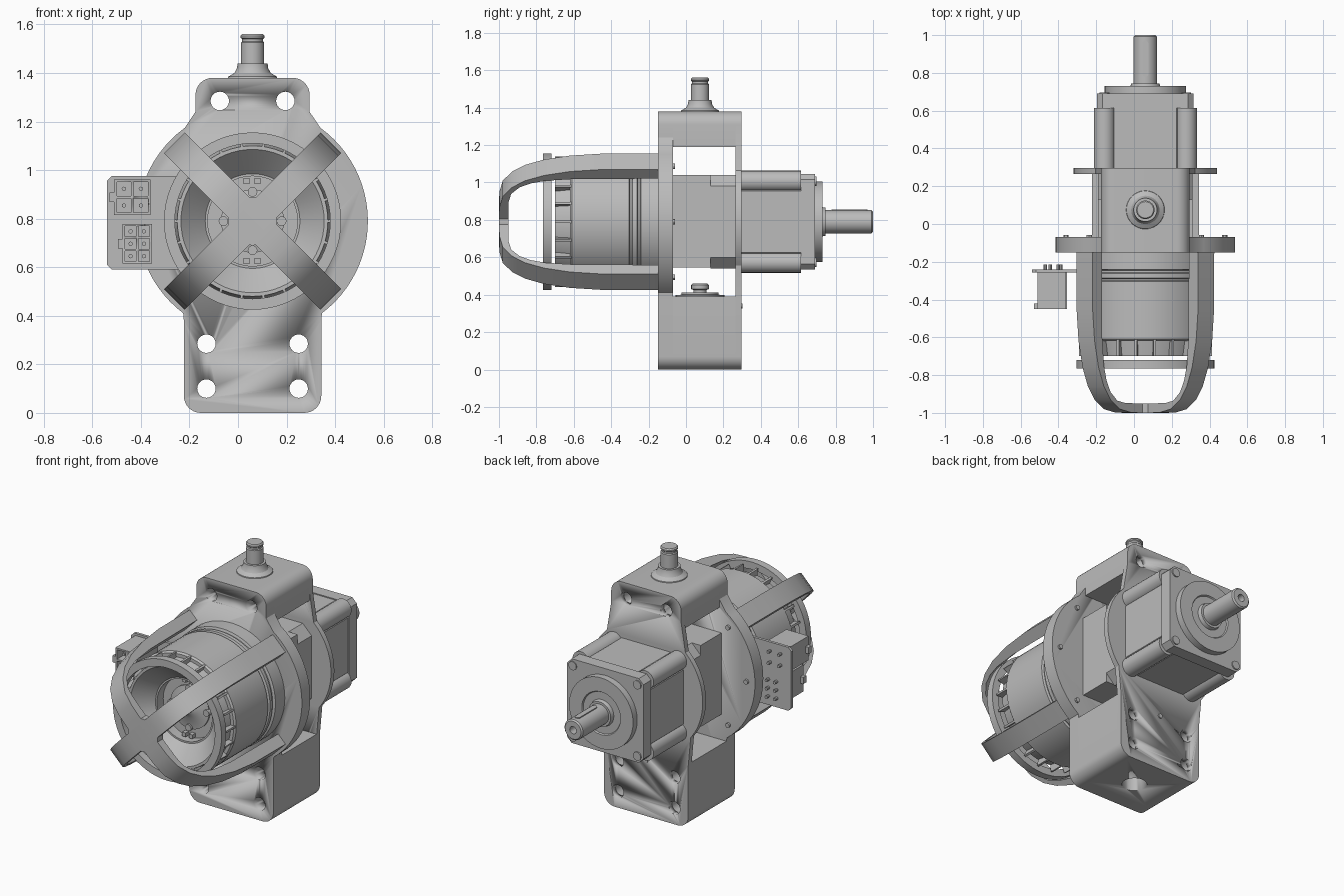
import bpy, bmesh
from math import sin, cos, pi, radians

if "Cube" in bpy.data.objects:
    bpy.data.objects.remove(bpy.data.objects["Cube"])

GREY = (0.5, 0.5, 0.5, 1)
mat = bpy.data.materials.new("machined grey")
mat.use_nodes = True
mat.diffuse_color = GREY
mat.node_tree.nodes["Principled BSDF"].inputs["Base Color"].default_value = GREY

CX, CZ = 0.06, 0.79   # main shaft axis
SY = 0.075            # vertical stem position in depth


def finish(name, bm):
    bmesh.ops.remove_doubles(bm, verts=bm.verts, dist=1e-5)
    bmesh.ops.recalc_face_normals(bm, faces=bm.faces)
    me = bpy.data.meshes.new(name)
    bm.to_mesh(me)
    bm.free()
    me.materials.append(mat)
    ob = bpy.data.objects.new(name, me)
    bpy.context.collection.objects.link(ob)
    activate(ob)
    bpy.ops.object.shade_smooth_by_angle(angle=radians(30))
    return ob


def activate(ob):
    bpy.ops.object.select_all(action='DESELECT')
    ob.select_set(True)
    bpy.context.view_layer.objects.active = ob


def on_axis(u, v, w):
    return (CX + u, w, CZ + v)


def absolute(u, v, w):
    return (u, w, v)


def upright(u, v, w):
    return (u, v, w)


def prism(name, polys, lo, hi, place=on_axis):
    """Extrude each outline between two depths."""
    bm = bmesh.new()
    for pts in polys:
        a = [bm.verts.new(place(u, v, lo)) for u, v in pts]
        b = [bm.verts.new(place(u, v, hi)) for u, v in pts]
        bm.faces.new(a)
        bm.faces.new(b[::-1])
        for i in range(len(a)):
            j = (i + 1) % len(a)
            bm.faces.new((a[i], a[j], b[j], b[i]))
    return finish(name, bm)


def lathe(name, profile, axis='Y', closed=False, n=64):
    """Revolve (radius, height) points around the main or the vertical axis."""
    bm = bmesh.new()
    rows = []
    for r, h in profile:
        row = []
        for i in range(n):
            a = 2 * pi * i / n
            c, s = r * cos(a), r * sin(a)
            row.append(bm.verts.new((CX + c, h, CZ + s) if axis == 'Y' else (CX + c, SY + s, h)))
        rows.append(row)
    pairs = list(zip(rows, rows[1:])) + ([(rows[-1], rows[0])] if closed else [])
    for p, q in pairs:
        for i in range(n):
            j = (i + 1) % n
            bm.faces.new((p[i], p[j], q[j], q[i]))
    return finish(name, bm)


def arc(cx, cz, r, a0, a1, n=8):
    return [(cx + r * cos(radians(a0 + (a1 - a0) * i / n)),
             cz + r * sin(radians(a0 + (a1 - a0) * i / n))) for i in range(n + 1)]


def circle(cx, cz, r, n=24):
    return arc(cx, cz, r, 0, 360 * (n - 1) / n, n - 1)


def rect(x0, x1, z0, z1):
    return [(x0, z0), (x1, z0), (x1, z1), (x0, z1)]


def mirrored(half):
    return half + [(-x, z) for x, z in reversed(half)]


def chamfered(h, c):
    half = [(h - c, h), (h, h - c), (h, c - h), (h - c, -h)]
    return mirrored(half)


def polar(r, deg):
    return r * cos(radians(deg)), r * sin(radians(deg))


def cut(targets, cutter):
    cutter.hide_render = True
    for ob in targets:
        activate(ob)
        m = ob.modifiers.new("cut", 'BOOLEAN')
        m.operation, m.object, m.solver = 'DIFFERENCE', cutter, 'EXACT'
        bpy.ops.object.modifier_apply(modifier=m.name)
    bpy.data.objects.remove(cutter)


# Mounting frame: two plates joined by upper and lower blocks
TOP, BOT, HT, HB, CR = 1.38 - CZ, -CZ, 0.235, 0.283, 0.07
top_corner = arc(HT - CR, TOP - CR, CR, 90, 0)
low_corner = arc(HB - CR, BOT + CR, CR, 0, -90)


def plate(name, R, a0, a1, y0, y1):
    half = top_corner + [(HT, 0.45)] + arc(0, 0, R, a0, a1, 24) + [(HB, -0.41)] + low_corner
    return prism(name, [mirrored(half)], y0, y1)


front_plate = plate("front_plate", 0.475, 54, -53, -0.15, -0.07)
rear_plate = plate("rear_plate", 0.38, 46, -38, 0.265, 0.297)
upper_block = prism("upper_block", [mirrored(top_corner + [(HT, 0.40)])], -0.07, 0.265)
lower_block = prism("lower_block", [mirrored([(HB, -0.40)] + low_corner)], -0.07, 0.265)
holes = [circle(x, z, 0.038) for x, z in
         [(-0.135, 0.495), (0.135, 0.495), (-0.19, -0.505), (0.19, -0.505), (-0.19, -0.69), (0.19, -0.69)]]
cut([front_plate, rear_plate, upper_block, lower_block], prism("hole_cutter", holes, -0.4, 0.5))
cut([lower_block], prism("socket_cutter", [circle(CX, SY, 0.07)], -0.1, 0.2, upright))
prism("plate_screws", [circle(*polar(0.42, a), 0.014, 12) for a in range(0, 360, 45)], -0.07, -0.058)
prism("rear_screw", [circle(0, -0.45, 0.014, 12)], 0.297, 0.303)

# Vertical stem on top and its lower fitting
lathe("top_stem", [(0, 1.37), (0.105, 1.37), (0.1, 1.385), (0.075, 1.4), (0.064, 1.42), (0.062, 1.44),
                   (0.048, 1.44), (0.048, 1.525), (0.043, 1.53), (0.043, 1.54), (0.049, 1.545),
                   (0.049, 1.553), (0.043, 1.56), (0, 1.56)], 'Z', n=40)
lathe("lower_fitting", [(0, 0.38), (0.13, 0.38), (0.13, 0.398), (0.1, 0.4), (0.1, 0.412), (0.035, 0.412),
                        (0.035, 0.425), (0.047, 0.43), (0.047, 0.452), (0.04, 0.46), (0, 0.46)], 'Z', n=40)

# Gearbox between and behind the plates
prism("gearbox_front", [rect(-0.25, 0.25, -0.245, 0.25)], -0.07, 0.13)
prism("gearbox_neck", [chamfered(0.25, 0.06)], 0.13, 0.27)
prism("gearbox_body", [chamfered(0.25, 0.085)], 0.29, 0.62)
prism("gearbox_flange", [chamfered(0.256, 0.03)], 0.615, 0.69)
corners = [(sx * 0.217, sz * 0.217) for sx in (-1, 1) for sz in (-1, 1)]
prism("corner_posts", [circle(x, z, 0.056) for x, z in corners], 0.29, 0.615)
prism("flange_screws", [circle(x, z, 0.026, 16) for x, z in corners], 0.69, 0.697)
lathe("pilot_disc", [(0, 0.68), (0.215, 0.68), (0.215, 0.73), (0.13, 0.73), (0.125, 0.722),
                     (0.08, 0.722), (0.075, 0.745), (0, 0.745)])
lathe("output_shaft", [(0, 0.72), (0.062, 0.72), (0.062, 0.992), (0.054, 1.0), (0.022, 1.0),
                       (0.022, 0.95), (0, 0.95)], n=40)
key = arc(CX, 0.955, 0.016, 0, 180) + arc(CX, 0.795, 0.016, 180, 360)
prism("shaft_key", [key], CZ + 0.03, CZ + 0.066, upright)

# Outer-rotor motor drum with a conical front recess
lathe("motor_drum", [(0, -0.14), (0.36, -0.14), (0.36, -0.24), (0.345, -0.245), (0.345, -0.257),
                     (0.355, -0.262), (0.355, -0.285), (0.342, -0.29), (0.342, -0.30), (0.355, -0.305),
                     (0.355, -0.61), (0.345, -0.62), (0.325, -0.62), (0.31, -0.70), (0.295, -0.70),
                     (0.195, -0.60), (0.185, -0.60), (0.185, -0.54), (0, -0.54)])
lathe("rotor_hub", [(0, -0.53), (0.13, -0.53), (0.13, -0.55), (0.06, -0.56), (0.03, -0.58), (0, -0.58)], n=40)
prism("hub_screws", [circle(*polar(0.12, a), 0.02, 12) for a in range(0, 360, 90)], -0.53, -0.565)
prism("hub_pads", [rect(x - 0.012, x + 0.012, z - 0.012, z + 0.012)
                   for x in (-0.025, 0.02) for z in (-0.165, 0.165)], -0.53, -0.57)
BLADES = 22
blades = []
for i in range(BLADES):
    a = 360 * i / BLADES
    blades.append([polar(0.30, a - 1), polar(0.352, a - 1), polar(0.352, a + 1), polar(0.30, a + 1)])
prism("fan_blades", blades, -0.70, -0.61)

# Protective cage: two crossing U-shaped bands and a tie ring
outer = [(0.456, -0.15), (0.455, -0.45), (0.44, -0.62), (0.41, -0.76), (0.37, -0.86),
         (0.32, -0.93), (0.25, -0.98), (0.17, -0.997), (0.1, -1.0)]
inner = [(0.1, -0.95), (0.21, -0.948), (0.27, -0.935), (0.32, -0.89), (0.35, -0.83),
         (0.37, -0.75), (0.383, -0.6), (0.386, -0.15)]
band = outer + [(-r, y) for r, y in reversed(outer)] + [(-r, y) for r, y in reversed(inner)] + inner
for name, deg in (("cage_band_a", 45), ("cage_band_b", -45)):
    c, s = cos(radians(deg)), sin(radians(deg))
    prism(name, [band], -0.06, 0.06,
          lambda u, v, w, c=c, s=s: (CX + u * c - w * s, v, CZ + u * s + w * c))
lathe("cage_hub", [(0, -0.95), (0.1, -0.95), (0.1, -1.0), (0, -1.0)], n=40)
lathe("cage_tie_ring", [(0.32, -0.765), (0.365, -0.765), (0.365, -0.72), (0.32, -0.72)], closed=True)

# Connector board on the right-hand side with two sockets
prism("connector_board", [[(-0.52, 0.59), (-0.22, 0.59), (-0.22, 0.975), (-0.52, 0.975),
                           (-0.54, 0.955), (-0.54, 0.61)]], -0.257, -0.24, absolute)


def socket(name, x0, x1, z0, z1, rows):
    body = prism(name, [rect(x0, x1, z0, z1)], -0.45, -0.257, absolute)
    cells, pins = [], []
    dx, dz = (x1 - x0 - 0.01) / 2, (z1 - z0 - 0.01) / rows
    for i in range(2):
        for j in range(rows):
            u, v = x0 + 0.005 + dx * (i + 0.5), z0 + 0.005 + dz * (j + 0.5)
            cells.append(rect(u - dx * 0.42, u + dx * 0.42, v - dz * 0.42, v + dz * 0.42))
            pins.append(circle(u, v, 0.009, 8))
    cut([body], prism("cell_cutter", cells, -0.5, -0.3, absolute))
    prism(name + "_pins", pins, -0.43, -0.215, absolute)
    mid = (z0 + z1) / 2
    prism(name + "_latch", [rect(x0 - 0.02, x0 + 0.004, mid - 0.02, mid + 0.02)], -0.45, -0.42, absolute)


socket("upper_socket", -0.51, -0.36, 0.815, 0.962, 2)
socket("lower_socket", -0.475, -0.355, 0.615, 0.778, 3)
